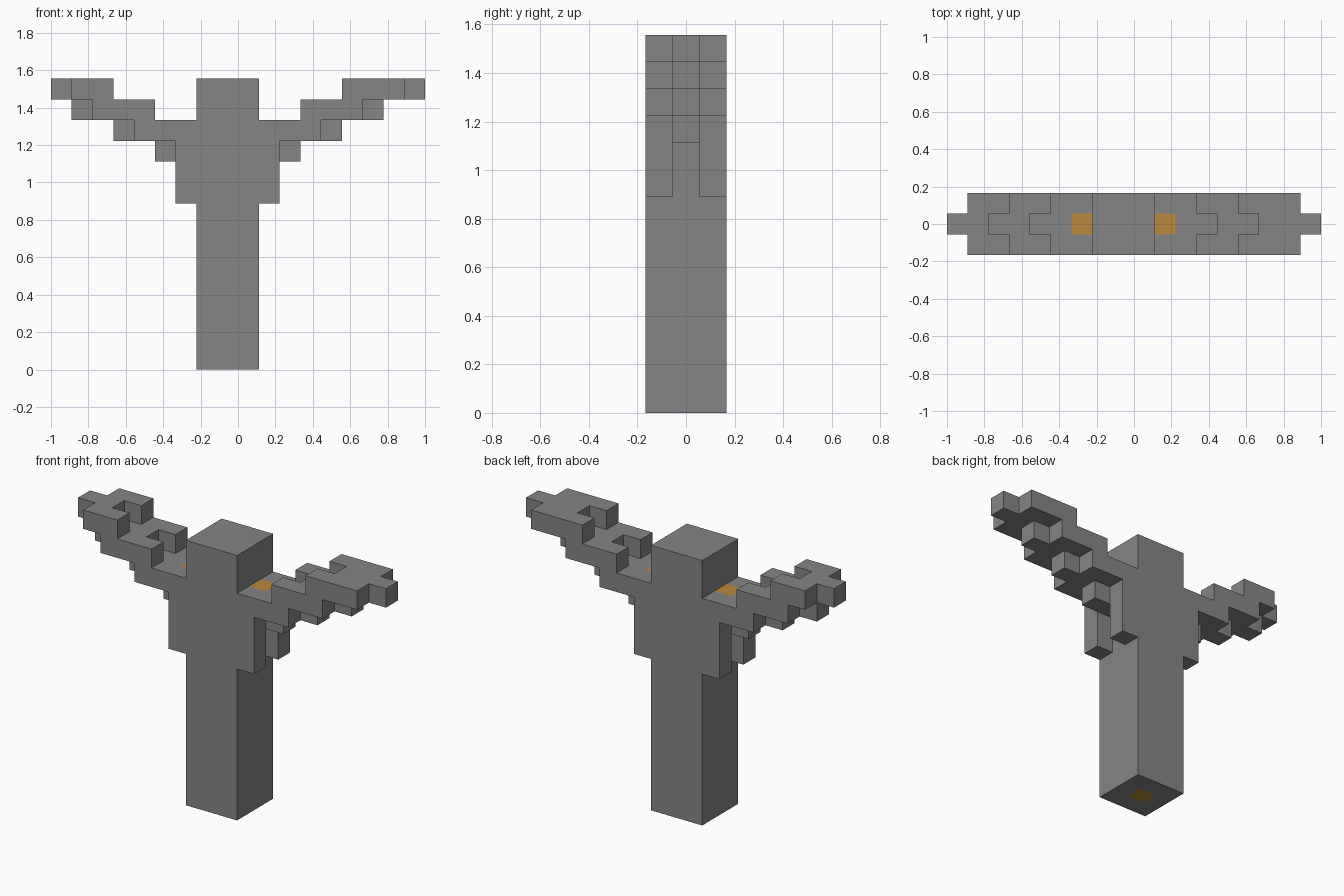
import bpy, bmesh
from mathutils import Vector

if "Cube" in bpy.data.objects:
    bpy.data.objects.remove(bpy.data.objects["Cube"], do_unlink=True)

UNIT = 1 / 9
OUTER, MIDDLE, ALL = (-1, 1), (0,), (-1, 0, 1)
SIDES = [(1, 0, 0), (-1, 0, 0), (0, 1, 0), (0, -1, 0), (0, 0, 1), (0, 0, -1)]
owner = {}  # block cell -> part name, so touching parts share no inner faces


def make_material(name, rgb):
    mat = bpy.data.materials.new(name)
    mat.use_nodes = True
    mat.diffuse_color = (*rgb, 1)
    mat.node_tree.nodes["Principled BSDF"].inputs["Base Color"].default_value = (*rgb, 1)
    return mat


def fill(part, x0, x1, z0, z1, rows):
    for x in range(x0, x1):
        for z in range(z0, z1):
            for y in rows:
                owner[x, y, z] = part


def build(part, mat):
    """Make a mesh of the exposed block faces of one part."""
    bm = bmesh.new()
    for cell, name in owner.items():
        if name != part:
            continue
        centre = Vector(cell) + Vector((0.5, 0, 0.5))
        for side in SIDES:
            if tuple(a + b for a, b in zip(cell, side)) in owner:
                continue
            n = Vector(side)
            u = Vector((side[1], side[2], side[0]))
            v = n.cross(u)
            corners = [(-1, -1), (1, -1), (1, 1), (-1, 1)]
            bm.faces.new([bm.verts.new((centre + (n + u * a + v * b) / 2) * UNIT)
                          for a, b in corners])
    bmesh.ops.remove_doubles(bm, verts=bm.verts[:], dist=0.001)
    bmesh.ops.dissolve_limit(bm, angle_limit=0.01, verts=bm.verts[:], edges=bm.edges[:])
    mesh = bpy.data.meshes.new(part)
    bm.to_mesh(mesh)
    bm.free()
    mesh.materials.append(mat)
    bpy.context.collection.objects.link(bpy.data.objects.new(part, mesh))


# Trunk with a collar of four corner ribs
fill("trunk", -2, 1, 0, 14, ALL)
fill("collar", -3, -2, 8, 11, OUTER)
fill("collar", 1, 2, 8, 11, OUTER)

# Stepped arms: each step has its middle row shifted one block outward
for step in range(3):
    z, x = 11 + step, 1 + 2 * step
    tip = 1 if step == 2 else 0  # the left tip is one block shorter
    for rows, shift in ((OUTER, 0), (MIDDLE, 1)):
        start = x if step == 0 else x + shift
        end = x + 3 + shift
        fill("left_arm", start, end, z, z + 1, rows)
        fill("right_arm", -1 - end + tip, -1 - start, z, z + 1, rows)

# Supports under the arm roots
fill("left_arm", 1, 3, 10, 11, MIDDLE)
fill("right_arm", -4, -2, 10, 11, MIDDLE)

# Orange core, exposed at the foot and beside the trunk
fill("core", -1, 0, 0, 12, MIDDLE)
fill("core", -3, 2, 11, 12, MIDDLE)

grey = make_material("stone grey", (0.235, 0.235, 0.235))
orange = make_material("core orange", (0.5, 0.25, 0.045))
for part in ("trunk", "collar", "left_arm", "right_arm"):
    build(part, grey)
build("core", orange)
